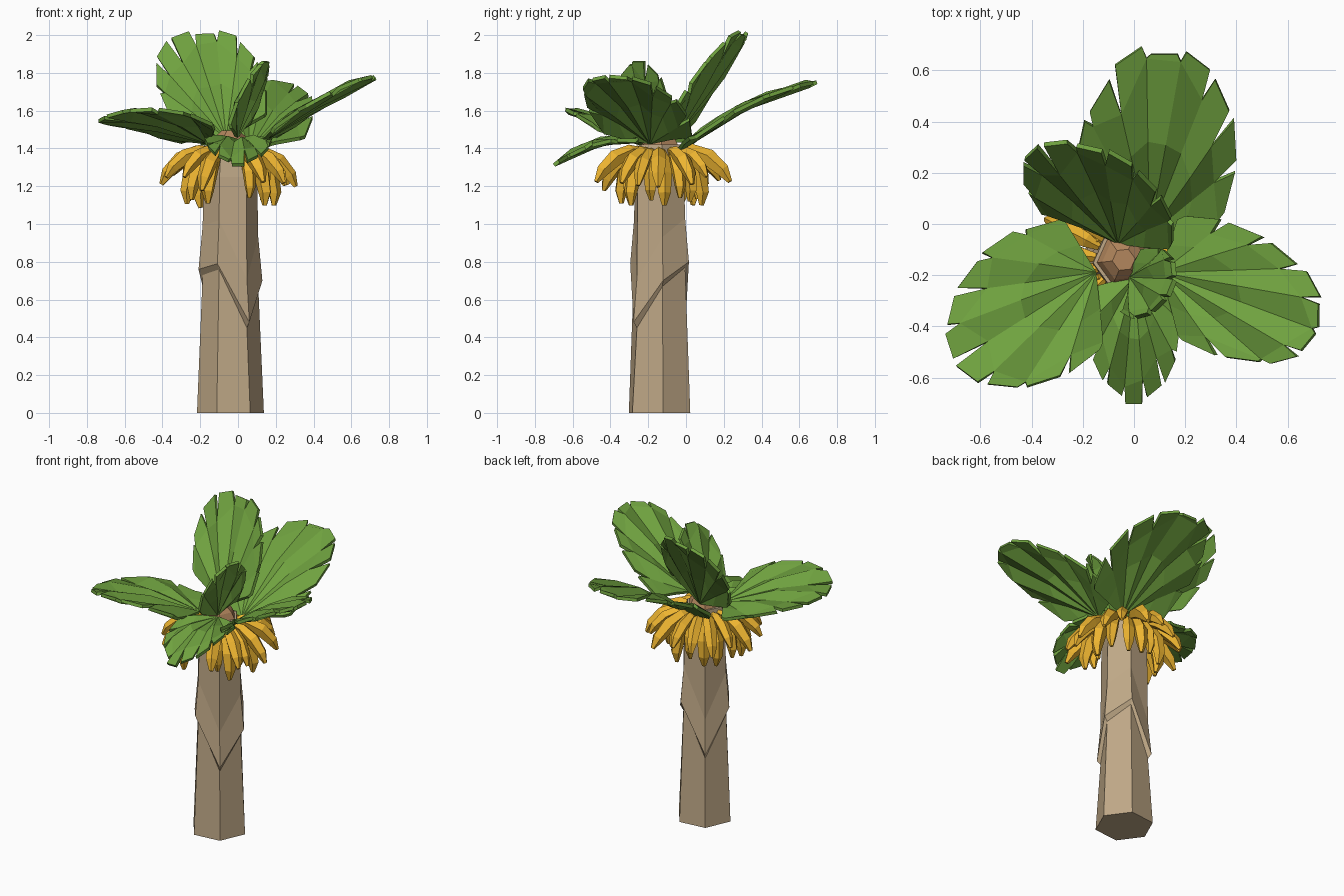
import bpy, math, random
from mathutils import Vector, Matrix

if "Cube" in bpy.data.objects:
    bpy.data.objects.remove(bpy.data.objects["Cube"])

random.seed(4)


def material(name, rgb):
    m = bpy.data.materials.new(name)
    m.diffuse_color = (*rgb, 1)
    m.use_nodes = True
    m.node_tree.nodes["Principled BSDF"].inputs["Base Color"].default_value = m.diffuse_color
    return m


BARK = material("bark", (0.52, 0.39, 0.24))
PITH = material("pith", (0.45, 0.24, 0.11))
GREEN = material("leaf_green", (0.16, 0.36, 0.05))
YELLOW = material("fruit_yellow", (0.85, 0.46, 0.03))
CX, CY = -0.04, -0.14


def add_mesh(name, verts, faces, mat):
    me = bpy.data.meshes.new(name)
    me.from_pydata([tuple(v) for v in verts], [], faces)
    me.materials.append(mat)
    ob = bpy.data.objects.new(name, me)
    bpy.context.collection.objects.link(ob)
    return ob


def loft(name, rings, mat):
    """Skin a stack of equal-sized rings and cap both ends."""
    n = len(rings[0])
    verts = [v for r in rings for v in r]
    faces = [(j * n + i, j * n + (i + 1) % n, (j + 1) * n + (i + 1) % n, (j + 1) * n + i)
             for j in range(len(rings) - 1) for i in range(n)]
    faces += [tuple(reversed(range(n))), tuple(range(len(verts) - n, len(verts)))]
    return add_mesh(name, verts, faces, mat)


# Six-sided trunk: overlapping bark ledges at staggered heights
def hex_ring(radii, heights):
    return [(CX + r * math.cos(a), CY + r * math.sin(a), z)
            for i, (r, z) in enumerate(zip(radii, heights))
            for a in [math.radians(6 + 60 * i)]]


ledge = [0.68, 0.78, 0.46, 0.74, 0.77, 0.46]
loft("trunk", [
    hex_ring([0.178] * 6, [0] * 6),
    hex_ring([0.148] * 6, [z - 0.01 for z in ledge]),
    hex_ring([0.170] * 6, [z + 0.02 for z in ledge]),
    hex_ring([0.148] * 6, [z + 0.25 for z in ledge]),
    hex_ring([0.142] * 6, [1.25] * 6),
    hex_ring([0.120] * 6, [1.42] * 6)], BARK)
loft("trunk_top", [hex_ring([0.115] * 6, [1.40] * 6),
                   hex_ring([0.085] * 6, [1.46] * 6),
                   hex_ring([0.045] * 6, [1.495] * 6)], PITH)


# Pleated fan leaf with a torn rim
def leaf(name, base, tip, left, right, arch, fingers=9, pleat=0.014):
    base, tip, left, right = map(Vector, (base, tip, left, right))
    axis = tip - base
    normal = (right - left).cross(axis).normalized()
    if normal.z < 0:
        normal.negate()

    def point(a, s, lift=0.0):
        u = s * (0.38 + 0.62 * math.cos(a))
        v = s * math.sin(a)
        p = base + axis * u + (right * v if v > 0 else left * -v)
        return p + Vector((0, 0, arch * 4 * u * (1 - u))) + normal * lift

    span = math.radians(118)
    angles = [-span + 2 * span * k / fingers for k in range(fingers + 1)]
    verts, faces = [base], []
    for k, a in enumerate(angles):
        lift = pleat if k % 2 else -pleat
        end = k in (0, fingers)
        notch = 0.96 if end else random.choice((0.76, 0.83, 0.9, 0.95))
        verts += [point(a, 0.5, lift), point(a, notch, lift)]
    for k in range(fingers):
        a, b = angles[k], angles[k + 1]
        o = len(verts)
        grow = random.uniform(0.97, 1.03)
        verts += [point(a + (b - a) * 0.12, grow), point(b - (b - a) * 0.12, grow)]
        m0, n0, m1, n1 = 1 + 2 * k, 2 + 2 * k, 3 + 2 * k, 4 + 2 * k
        faces += [(0, m1, m0), (m0, m1, n1, n0), (n0, n1, o + 1, o)]
    ob = add_mesh(name, verts, faces, GREEN)
    mod = ob.modifiers.new("thickness", "SOLIDIFY")
    mod.thickness = 0.02
    mod.offset = 0
    return ob


leaf("leaf_back", (0.06, -0.04, 1.39), (0.12, 0.69, 1.75),
     (-0.31, 0, 0), (0.31, 0, 0), 0.06)
leaf("leaf_upright", (-0.06, -0.07, 1.45), (-0.17, 0.30, 2.0),
     (-0.32, 0.08, 0.06), (0.25, -0.05, 0.08), 0.0)
leaf("leaf_left", (-0.15, -0.19, 1.43), (-0.73, -0.48, 1.55),
     (0.09, -0.29, 0.07), (-0.09, 0.27, -0.03), 0.04)
leaf("leaf_right", (0.11, -0.19, 1.43), (0.73, -0.36, 1.78),
     (0.01, -0.27, 0.03), (0.02, 0.26, -0.02), 0.03)
leaf("leaf_front", (0.0, -0.21, 1.44), (0.0, -0.69, 1.32),
     (-0.18, 0, -0.01), (0.18, 0, -0.01), 0.06)
leaf("leaf_small", (-0.01, -0.21, 1.46), (0.15, -0.25, 1.86),
     (-0.06, -0.14, 0.02), (0.05, 0.13, 0.02), 0.0, 7)


# One curved, five-sided banana: (reach, height, thickness) stations
BANANA = [(0.11, 1.39, 0.016), (0.17, 1.375, 0.034), (0.25, 1.325, 0.043),
          (0.31, 1.25, 0.034), (0.335, 1.19, 0.012)]


def banana(name, angle, drop, size):
    rot = Matrix.Rotation(angle, 3, 'Z')
    tilt = Matrix.Rotation(drop, 3, 'Y')
    pivot = Vector((0.11, 0, 1.38))
    rings = []
    for j, (r, z, t) in enumerate(BANANA):
        lo, hi = BANANA[max(j - 1, 0)], BANANA[min(j + 1, 4)]
        d = Vector((hi[0] - lo[0], 0, hi[1] - lo[1])).normalized()
        up = Vector((-d.z, 0, d.x))
        ring = []
        for i in range(5):
            a = 2 * math.pi * i / 5
            p = Vector((r, 0, z)) + (up * math.cos(a) + Vector((0, -1, 0)) * math.sin(a)) * t
            p = rot @ (pivot + tilt @ ((p - pivot) * size))
            ring.append(p + Vector((CX, CY, 0)))
        rings.append(ring)
    loft(name, rings, YELLOW)


# Two tiers of bananas round the trunk, leaving a gap at the front
for tier, (count, drop, size) in enumerate([(15, -0.1, 0.98), (14, 0.5, 0.95)]):
    for k in range(count):
        deg = -62 + 304 * (k + 0.0) / (count - 1)
        banana(f"banana_{tier}_{k}", math.radians(deg + random.uniform(-5, 5)),
               drop + random.uniform(-0.2, 0.15), size * random.uniform(0.9, 1.12))
